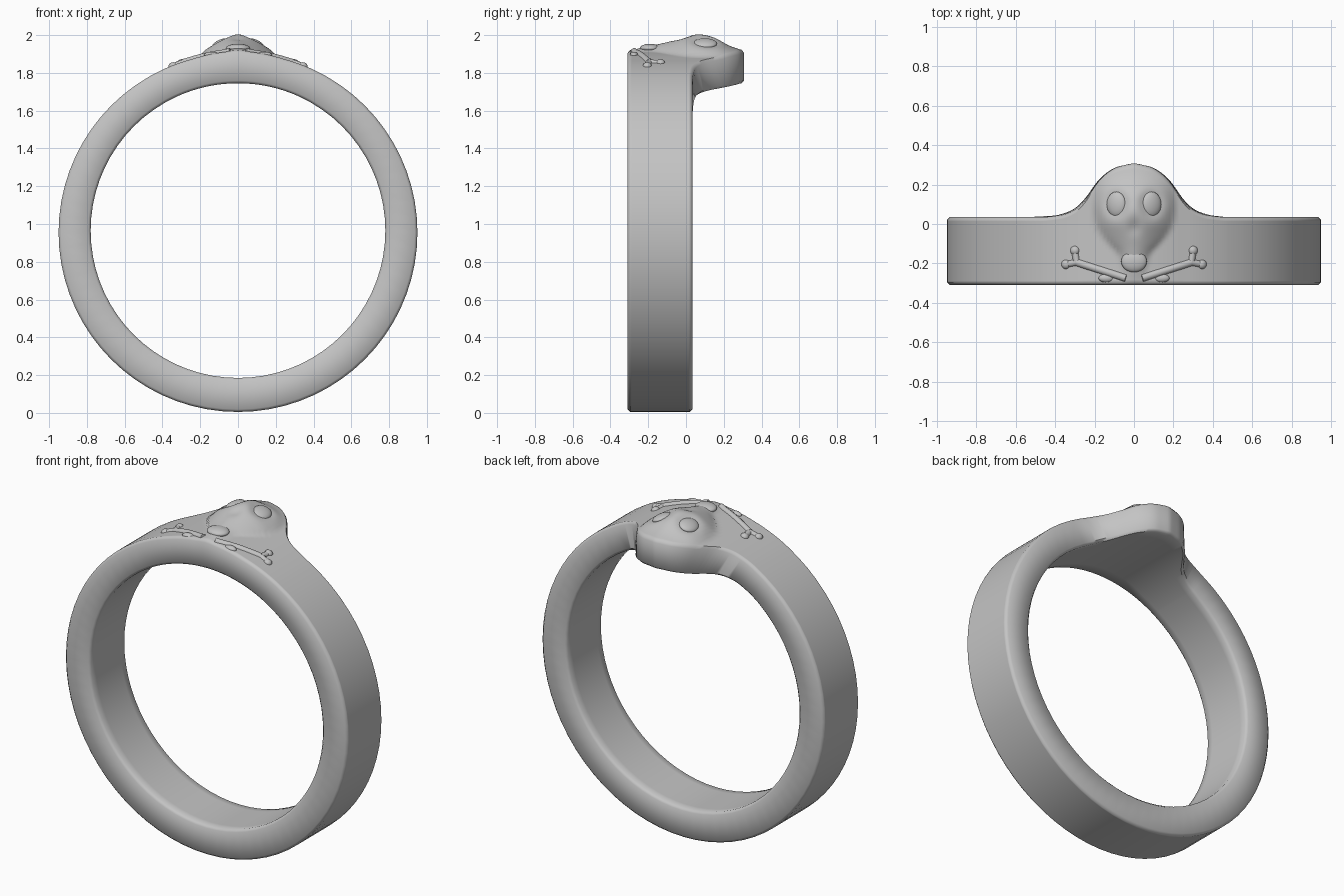
import bpy
import bmesh
from math import sin, cos, radians, exp, hypot
from mathutils import Vector

old = bpy.data.objects.get("Cube")
if old:
    bpy.data.objects.remove(old, do_unlink=True)

metal = bpy.data.materials.new("grey_metal")
metal.use_nodes = True
GREY = (0.55, 0.55, 0.55, 1)
metal.diffuse_color = GREY
metal.node_tree.nodes["Principled BSDF"].inputs["Base Color"].default_value = GREY

FRONT, BACK, BEVEL = -0.31, 0.035, 0.014


def lerp(table, v):
    if v <= table[0][0]:
        return table[0][1]
    for (a, p), (b, q) in zip(table, table[1:]):
        if v <= b:
            return p + (q - p) * (v - a) / (b - a)
    return table[-1][1]


def soft(table, v, width=0.025):
    # rounded-off interpolation
    return sum(lerp(table, v + width * k / 2) for k in range(-2, 3)) / 5


# Outline of the rear overhang, and the skull's ridge height and half width
OVERHANG = [(0, .31), (.1, .287), (.17, .235), (.21, .18), (.24, .13), (.28, .085), (.35, .048), (.45, BACK)]
RIDGE = [(-.31, 0), (-.25, .012), (-.1, .045), (0, .078), (.07, .09), (.15, .072), (.23, .025), (.31, 0)]
WIDTH = [(-.26, .06), (-.15, .08), (-.08, .15), (0, .2), (.1, .215), (.2, .2), (.31, .15)]


def back_edge(x, top):
    return soft(OVERHANG, abs(x)) if top else BACK


def relief(x, y):
    # raised skull with eye sockets and a nose hollow
    q = (x / soft(WIDTH, y)) ** 2
    h = soft(RIDGE, y) * max(0, 1 - q)
    d = hypot((abs(x) - .09) / .058, (y - .1) / .07)
    h -= .018 * exp(-d ** 4)
    h -= .012 * exp(-(hypot(x / .03, (y + .02) / .04)) ** 2)
    return h + .012 * max(0, 1 - abs(x) / .25)


def crown(x, y):
    # height of the outer surface at the top of the ring
    return .955 + (.95 ** 2 - x * x) ** .5 + relief(x, y)


def section(angle, rows=44, inner_rows=8):
    # closed cross-section of the band at one angle from the top
    s, c = sin(angle), cos(angle)
    top = c > 0.5
    points = []
    for radius, cz, n, sign in ((.95, .955, rows, -1), (.78, .965, inner_rows, 1)):
        x = radius * s
        end = back_edge(x, top)
        ys = [FRONT] + [FRONT + BEVEL + (end - FRONT - 2 * BEVEL) * i / n for i in range(n + 1)] + [end]
        row = []
        for i, y in enumerate(ys):
            r = radius + sign * BEVEL * (i in (0, len(ys) - 1))
            z = cz + r * c
            if top and sign < 0:
                z += relief(x, y)
            row.append(Vector((r * s, y, z)))
        points += row if sign < 0 else row[::-1]
    return points


def finish(obj, name, angle=50):
    obj.name = name
    if not obj.data.materials:
        obj.data.materials.append(metal)
    bpy.ops.object.select_all(action="DESELECT")
    obj.select_set(True)
    bpy.context.view_layer.objects.active = obj
    bpy.ops.object.shade_smooth_by_angle(angle=radians(angle))


# Ring band with its skull-shaped crown
angles = list(range(-30, 30)) + list(range(30, 330, 5))
bm = bmesh.new()
loops = [[bm.verts.new(p) for p in section(radians(a))] for a in angles]
for a, b in zip(loops, loops[1:] + loops[:1]):
    for i in range(len(a)):
        j = (i + 1) % len(a)
        bm.faces.new((a[i], a[j], b[j], b[i]))
bmesh.ops.recalc_face_normals(bm, faces=bm.faces)
mesh = bpy.data.meshes.new("ring_band")
bm.to_mesh(mesh)
bm.free()
band = bpy.data.objects.new("ring_band", mesh)
bpy.context.collection.objects.link(band)
finish(band, "ring_band")


def ellipsoid(name, location, scale, tilt=0):
    bpy.ops.mesh.primitive_uv_sphere_add(segments=24, ring_count=12, location=location, rotation=(0, tilt, 0))
    obj = bpy.context.object
    obj.scale = scale
    finish(obj, name)


def bone_shaft(name, path, radius):
    # slightly raised rod that follows the crown
    curve = bpy.data.curves.new(name, "CURVE")
    curve.dimensions = "3D"
    curve.bevel_depth = radius
    curve.bevel_resolution = 3
    curve.use_fill_caps = True
    spline = curve.splines.new("POLY")
    spline.points.add(len(path) - 1)
    for point, (x, y) in zip(spline.points, path):
        point.co = (x, y, crown(x, y) - .006, 1)
    obj = bpy.data.objects.new(name, curve)
    bpy.context.collection.objects.link(obj)
    bpy.ops.object.select_all(action="DESELECT")
    obj.select_set(True)
    bpy.context.view_layer.objects.active = obj
    bpy.ops.object.convert(target="MESH")
    finish(bpy.context.object, name)


for side, label in ((1, "left"), (-1, "right")):
    # Eyes
    ellipsoid(label + "_eye", (side * .09, .1, crown(.09, .1) - .004), (.052, .064, .022), side * .4)
    # Crossed bones, each with a forked end
    start, end = (.04, -.275), (.29, -.195)
    shaft = [(side * (start[0] + (end[0] - start[0]) * i / 8),
              start[1] + (end[1] - start[1]) * i / 8) for i in range(9)]
    bone_shaft(label + "_bone", shaft, .02)
    for part, (kx, ky) in (("upper", (.3, -.135)), ("lower", (.345, -.205))):
        bone_shaft(f"{label}_{part}_fork", [shaft[-1], (side * kx, ky)], .018)
        ellipsoid(f"{label}_{part}_knob", (side * kx, ky, crown(kx, ky) - .004), (.024, .024, .02), side * .3)
    # Lower end of the bone beside the jaw
    ellipsoid(label + "_jaw_knob", (side * .14, -.275, crown(.14, -.275) - .006), (.04, .022, .018))

# Jaw
ellipsoid("jaw", (0, -.19, crown(0, -.19) - .012), (.065, .055, .024))
